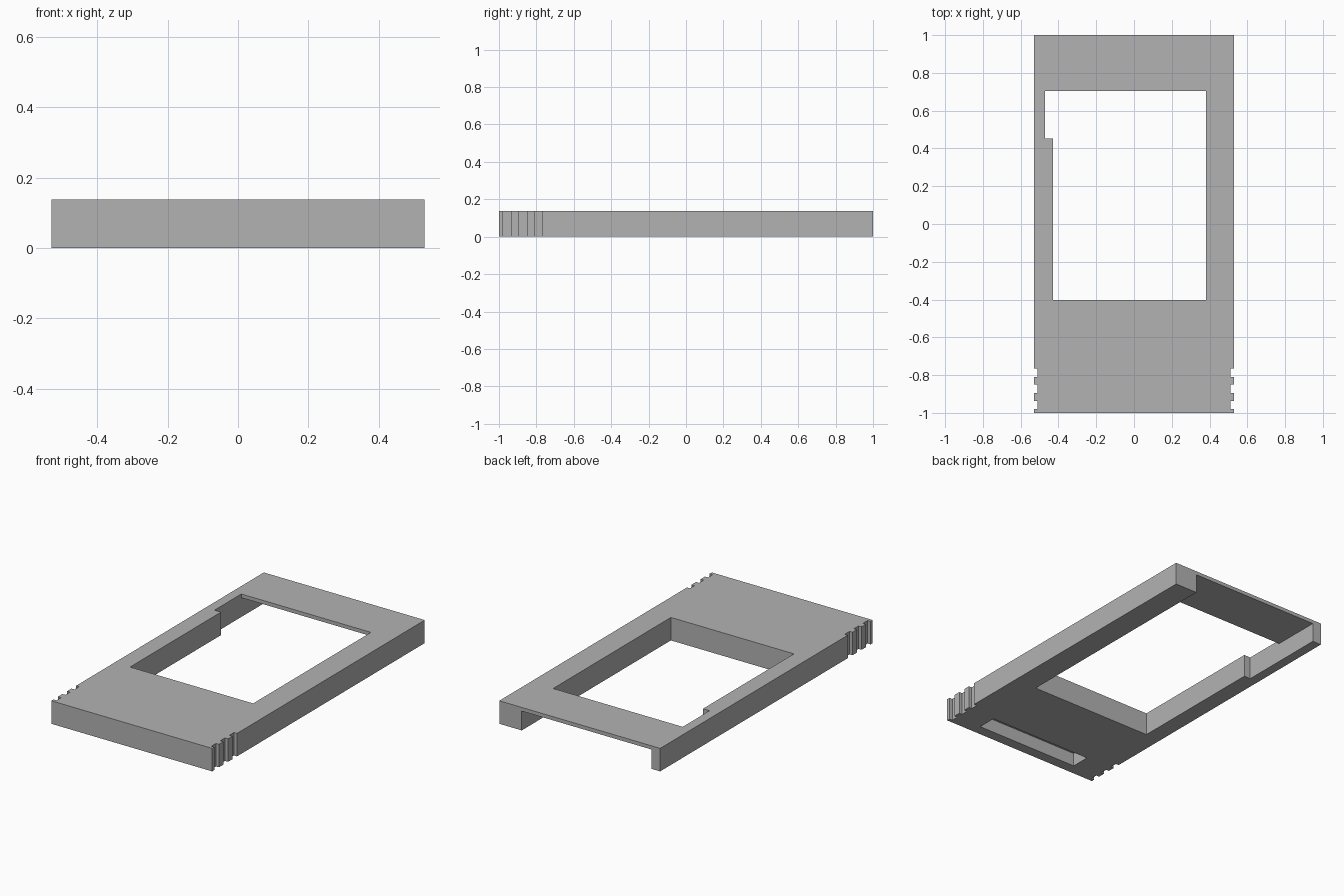
import bpy
import bmesh

cube = bpy.data.objects.get("Cube")
if cube:
    bpy.data.objects.remove(cube, do_unlink=True)

HALF_W, HEIGHT = 0.53, 0.137
HOLE_L, HOLE_STEP, HOLE_R = -0.472, -0.429, 0.382
HOLE_FRONT, STEP_Y, HOLE_BACK = -0.403, 0.453, 0.705
PLATE = 0.022        # thickness of the rear bridge
GROOVE = 0.02        # depth of the side grip grooves

grey = bpy.data.materials.new("plain_grey")
grey.use_nodes = True
colour = (0.45, 0.45, 0.45, 1)
grey.diffuse_color = colour
grey.node_tree.nodes["Principled BSDF"].inputs["Base Color"].default_value = colour


def prism(name, outline, z0, z1):
    """Extrude a closed xy outline from z0 to z1."""
    bm = bmesh.new()
    face = bm.faces.new([bm.verts.new((x, y, z0)) for x, y in outline])
    result = bmesh.ops.extrude_face_region(bm, geom=[face])
    top = [v for v in result["geom"] if isinstance(v, bmesh.types.BMVert)]
    bmesh.ops.translate(bm, verts=top, vec=(0, 0, z1 - z0))
    bmesh.ops.recalc_face_normals(bm, faces=bm.faces)
    mesh = bpy.data.meshes.new(name)
    bm.to_mesh(mesh)
    bm.free()
    mesh.materials.append(grey)
    obj = bpy.data.objects.new(name, mesh)
    bpy.context.collection.objects.link(obj)
    return obj


def rect(x0, x1, y0, y1):
    return [(x0, y0), (x1, y0), (x1, y1), (x0, y1)]


def cut(target, cutter):
    """Subtract the cutter from the target, then discard it."""
    cutter.hide_render = True
    mod = target.modifiers.new("cut", 'BOOLEAN')
    mod.operation = 'DIFFERENCE'
    mod.solver = 'EXACT'
    mod.object = cutter
    bpy.context.view_layer.objects.active = target
    bpy.ops.object.modifier_apply(modifier=mod.name)
    bpy.data.objects.remove(cutter, do_unlink=True)


# Frame outline with three grip grooves on each side near the front
right_side = [(HALF_W, -1)]
for y in (-0.98, -0.895, -0.81):
    right_side += [(HALF_W, y), (HALF_W - GROOVE, y),
                   (HALF_W - GROOVE, y + 0.044), (HALF_W, y + 0.044)]
right_side.append((HALF_W, 1))
left_side = [(-x, y) for x, y in reversed(right_side)]
frame = prism("frame", right_side + left_side, 0, HEIGHT)

# Stepped window through the whole thickness
window = [(HOLE_STEP, HOLE_FRONT), (HOLE_R, HOLE_FRONT), (HOLE_R, HOLE_BACK),
          (HOLE_L, HOLE_BACK), (HOLE_L, STEP_Y), (HOLE_STEP, STEP_Y)]
cut(frame, prism("window_cutter", window, -0.1, 0.3))

# Channel under the rear bridge, open at the back
channel = rect(HOLE_L, HOLE_R, STEP_Y + 0.1, 1.1)
cut(frame, prism("channel_cutter", channel, -0.1, HEIGHT - PLATE))

# Blind slot in the underside near the front
cut(frame, prism("slot_cutter", rect(-0.342, 0.342, -0.935, -0.82), -0.1, 0.08))
